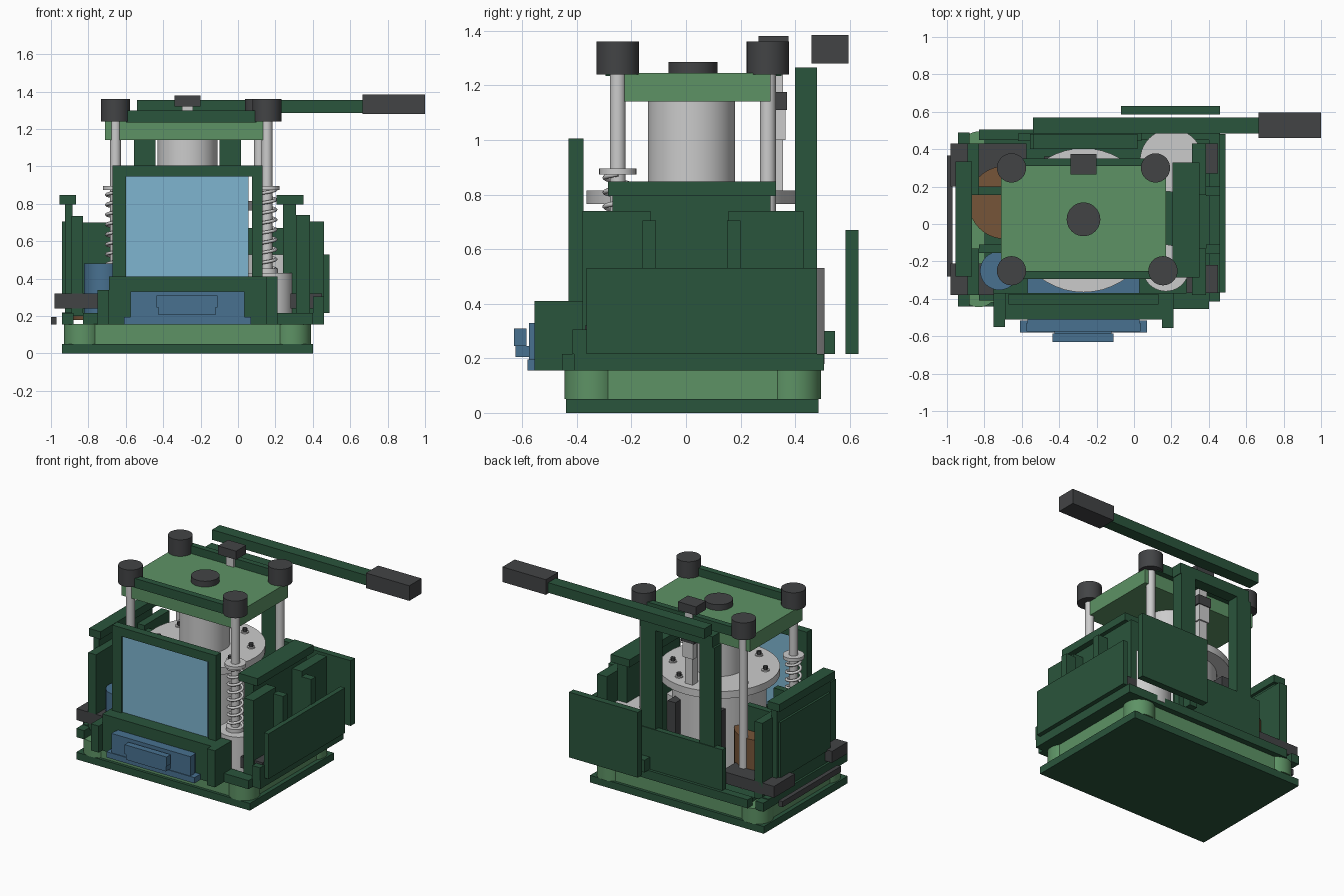
import bpy, bmesh
from math import pi, sin, cos

if "Cube" in bpy.data.objects:
    bpy.data.objects.remove(bpy.data.objects["Cube"])

def mat(name, c):
    m = bpy.data.materials.new(name)
    m.diffuse_color = (*c, 1)
    m.use_nodes = True
    m.node_tree.nodes["Principled BSDF"].inputs["Base Color"].default_value = m.diffuse_color
    return m

DARK = mat("dark_green", (0.023, 0.09, 0.045))
LIGHT = mat("light_green", (0.11, 0.29, 0.13))
BLUE = mat("blue", (0.065, 0.165, 0.28))
GLASS = mat("glass_blue", (0.21, 0.46, 0.63))
BLACK = mat("charcoal", (0.055, 0.057, 0.06))
BROWN = mat("copper_brown", (0.18, 0.09, 0.04))

def finish(name, bm, m):
    me = bpy.data.meshes.new(name)
    bm.to_mesh(me)
    bm.free()
    ob = bpy.data.objects.new(name, me)
    bpy.context.collection.objects.link(ob)
    if m:
        me.materials.append(m)
    return ob

def box(name, x0, x1, y0, y1, z0, z1, m=DARK):
    bm = bmesh.new()
    bmesh.ops.create_cube(bm, size=1)
    for v in bm.verts:
        v.co = ((x0 + x1) / 2 + v.co.x * (x1 - x0),
                (y0 + y1) / 2 + v.co.y * (y1 - y0),
                (z0 + z1) / 2 + v.co.z * (z1 - z0))
    return finish(name, bm, m)

def cyl(name, x, y, r, z0, z1, m=None, n=40):
    bm = bmesh.new()
    bmesh.ops.create_cone(bm, cap_ends=True, segments=n, radius1=r, radius2=r, depth=z1 - z0)
    bmesh.ops.translate(bm, verts=bm.verts, vec=(x, y, (z0 + z1) / 2))
    if n > 12:
        for f in bm.faces:
            f.smooth = len(f.verts) == 4
        for e in bm.edges:
            if any(len(f.verts) > 4 for f in e.link_faces):
                e.smooth = False
    return finish(name, bm, m)

def spring(name, x, y, r, z0, z1, turns):
    n = turns * 16
    cu = bpy.data.curves.new(name, 'CURVE')
    cu.dimensions = '3D'
    cu.bevel_depth = 0.009
    cu.bevel_resolution = 2
    s = cu.splines.new('POLY')
    s.points.add(n)
    for i, p in enumerate(s.points):
        a = 2 * pi * i / 16
        p.co = (x + r * cos(a), y + r * sin(a), z0 + (z1 - z0) * i / n, 1)
    bpy.context.collection.objects.link(bpy.data.objects.new(name, cu))

# base with round corner feet
box("base_plate", -.94, .40, -.44, .485, 0, .05)
box("base_body", -.83, .29, -.42, .465, .05, .155, LIGHT)
box("base_body_wide", -.91, .37, -.35, .395, .05, .155, LIGHT)
for x in (-.83, .29):
    for y in (-.345, .395):
        cyl("base_foot", x, y, .1, .05, .157, LIGHT)

# deck and rails
box("deck", -.80, .42, -.38, .45, .155, .18)
box("back_rail", -.83, .46, .45, .505, .155, .215)
box("front_rail", -.83, .46, -.41, -.37, .155, .215)
box("front_rail_step", .15, .40, -.455, -.37, .155, .215)
box("right_rail", .40, .46, -.37, .49, .155, .215)
box("left_rail", -.94, -.88, -.37, .43, .155, .22)
for y0, y1 in ((-.44, -.37), (.43, .49)):
    box("left_rail_end", -.94, -.88, y0, y1, .155, .215)
box("left_slide_bar", -1.0, -.97, -.28, .365, .155, .195, BLACK)

# front housing with drawer
box("housing_lintel", -.69, .21, -.51, -.37, .33, .41)
box("housing_post_left", -.75, -.57, -.51, -.37, .155, .34)
box("housing_post_right", .03, .21, -.51, -.37, .155, .34)
box("housing_cheek_left", -.75, -.69, -.55, -.50, .155, .34)
box("housing_cheek_right", .15, .21, -.555, -.50, .155, .41)
box("drawer_body", -.57, .03, -.54, -.28, .17, .33, BLUE)
box("drawer_front", -.575, .035, -.575, -.53, .195, .33, BLUE)
box("drawer_lip", -.61, .07, -.58, -.515, .155, .195, BLUE)
box("drawer_handle", -.435, -.11, -.63, -.585, .245, .31, BLUE)
box("drawer_handle_lower", -.425, -.12, -.625, -.57, .205, .245, BLUE)

# front window
box("window_top", -.67, .13, -.43, -.375, .945, 1.005)
for x0, x1 in ((-.67, -.60), (.075, .13)):
    box("window_side", x0, x1, -.43, -.375, .41, .945)
box("window_pane", -.60, .055, -.415, -.39, .41, .945, GLASS)

# main pressure vessel
CX, CY = -.27, .02
cyl("vessel_base", CX, CY, .34, .18, .23, None, 48)
cyl("vessel_body", CX, CY, .30, .2, .77, None, 48)
cyl("vessel_flange", CX, CY, .385, .765, .815, None, 48)
cyl("piston", CX, CY, .16, .81, 1.145, None, 48)
for i in range(8):
    a = 2 * pi * (i + .5) / 8
    x, y = CX + .3 * cos(a), CY + .3 * sin(a)
    cyl("flange_washer", x, y, .026, .81, .823, None, 16)
    cyl("flange_bolt", x, y, .016, .82, .845, BLACK, 6)
for x in (-.45, -.14):
    box("vessel_bracket", x - .03, x + .03, .25, .36, .38, .66, BLACK)

# moving top plate
box("top_plate", -.71, .17, -.27, .31, 1.14, 1.245, LIGHT)
box("top_bar_front", -.60, .10, -.295, -.25, 1.235, 1.30)
box("top_bar_back", -.60, .10, .31, .35, 1.235, 1.30)
cyl("top_cap", CX, CY + .005, .09, 1.24, 1.285, BLACK)

# guide rods with knobs and springs
for x, y in ((-.655, -.25), (.155, -.25), (-.655, .30), (.115, .30)):
    cyl("guide_rod", x, y, .029, .18, 1.26, None, 24)
    cyl("guide_knob", x, y, .078, 1.24, 1.36, BLACK, 32)
    if y < 0:
        spring("guide_spring", x, y, .047, .45, .875, 8)
        cyl("spring_collar", x, y, .068, .873, .896, None, 32)
        cyl("spring_seat", x, y, .06, .43, .455, None, 32)
cyl("rod_socket", .17, -.235, .125, .18, .43)

# valve stem behind the vessel
box("valve_stem", -.30, -.24, .295, .355, .81, 1.33, None)
box("valve_sleeve", -.31, -.23, .325, .365, 1.0, 1.11, None)
box("valve_collar", -.32, -.22, .32, .37, 1.11, 1.175, BLACK)
box("valve_knob", -.34, -.20, .265, .375, 1.32, 1.38, BLACK)

# rear uprights, crossbar and lever
for x in (-.555, -.10):
    box("rear_upright", x, x + .115, .40, .48, .18, 1.19)
box("rear_crossbar", -.54, .02, .40, .48, 1.19, 1.265)
box("lever_arm", -.54, .67, .485, .57, 1.285, 1.355)
box("lever_grip", .665, 1.0, .46, .595, 1.28, 1.385, BLACK)

# rear panels
box("rear_wall", -.62, .04, .445, .485, .2, .50)
box("rear_door", -.07, .46, .585, .632, .215, .67)
box("rear_door_hinge", -.06, .0, .48, .545, .215, .30)

# side machinery
cyl("motor", .20, .34, .168, .18, .53)
cyl("blue_canister", -.72, -.25, .103, .18, .48, BLUE)
cyl("brown_coil", -.69, .115, .195, .18, .53, BROWN)
for x0, x1, y0, y1 in ((-.98, -.575, .20, .43), (-.98, -.75, -.38, -.21),
                       (.20, .45, .27, .43), (.28, .45, -.37, -.22)):
    box("support_block", x0, x1, y0, y1, .24, .32, BLACK)

# left side frame
box("left_wall", -.925, -.885, -.27, .32, .2, .795)
box("left_wall_cap", -.955, -.865, -.28, .335, .795, .848)
box("left_wall_skin", -.94, -.90, -.25, .30, .31, .705)
for y0, y1 in ((-.38, -.13), (.155, .43)):
    box("left_panel", -.89, -.83, y0, y1, .2, .735)
for y0, y1 in ((-.155, -.11), (.155, .20)):
    box("left_rib", -.83, -.60, y0, y1, .2, .70)

# right side frame
box("right_wall", .24, .31, -.27, .31, .18, .80)
box("right_wall_cap", .205, .35, -.285, .33, .795, .848)
for y0, y1 in ((-.38, -.13), (.155, .43)):
    box("right_panel", .31, .385, y0, y1, .2, .74)
for y0, y1 in ((-.16, -.11), (.15, .20)):
    box("right_rib", .385, .46, y0, y1, .2, .705)
box("right_door", .455, .49, -.365, .48, .215, .53)
box("right_door_hinge", .40, .46, -.415, -.365, .215, .305)
